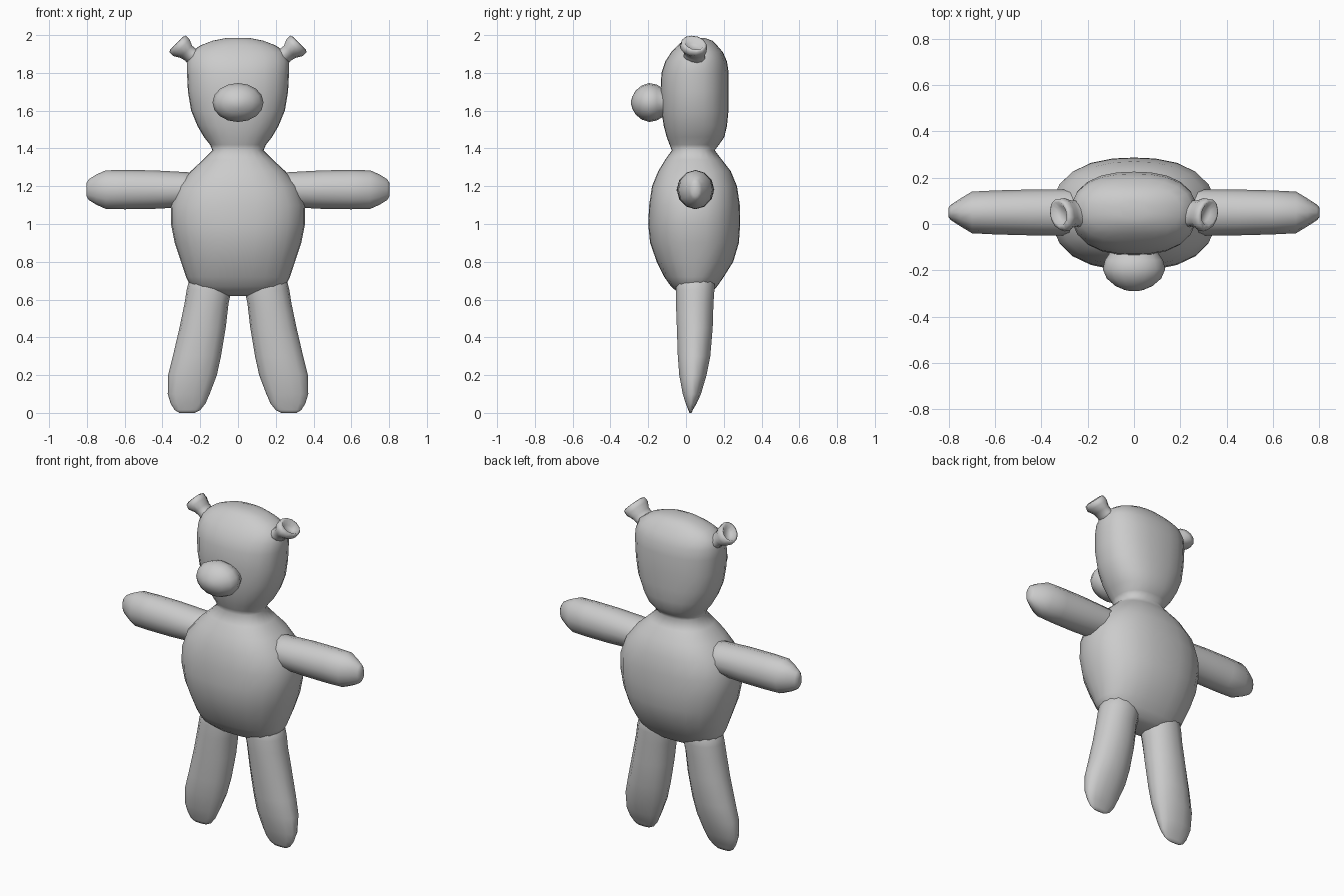
import bpy, bmesh
from math import cos, sin, tau
from mathutils import Vector


def loft(name, rings, n=16, power=2.0, mirror=False):
    """Skin closed superellipse rings given as (centre, half axis u, half axis v)."""
    bm = bmesh.new()
    loops = []
    for c, u, v in rings:
        loop = []
        for i in range(n):
            a, b = cos(tau * i / n), sin(tau * i / n)
            k = (abs(a) ** power + abs(b) ** power) ** (-1 / power)
            loop.append(bm.verts.new(Vector(c) + Vector(u) * a * k + Vector(v) * b * k))
        loops.append(loop)
    for r, s in zip(loops, loops[1:]):
        for i in range(n):
            j = (i + 1) % n
            bm.faces.new((r[i], r[j], s[j], s[i]))
    bm.faces.new(loops[0])
    bm.faces.new(loops[-1])
    bmesh.ops.recalc_face_normals(bm, faces=bm.faces)
    for f in bm.faces:
        f.smooth = True
    me = bpy.data.meshes.new(name)
    bm.to_mesh(me)
    bm.free()
    ob = bpy.data.objects.new(name, me)
    bpy.context.collection.objects.link(ob)
    if mirror:
        ob.modifiers.new("mirror", 'MIRROR')
    return ob


# Torso and head in one skin: z, half width, front y, back y
trunk = [(.62, .10, .0, .09), (.635, .19, -.04, .13), (.67, .25, -.08, .165),
         (.72, .275, -.115, .20), (.8, .302, -.155, .25), (.9, .335, -.19, .28),
         (1.0, .355, -.2, .287), (1.1, .356, -.195, .285), (1.2, .32, -.18, .27),
         (1.28, .25, -.147, .237), (1.34, .185, -.11, .19), (1.39, .135, -.075, .152),
         (1.42, .148, -.087, .175), (1.46, .18, -.102, .203), (1.52, .215, -.118, .217),
         (1.6, .248, -.13, .225), (1.7, .265, -.135, .226), (1.8, .27, -.13, .226),
         (1.86, .27, -.11, .217), (1.91, .25, -.078, .195), (1.945, .20, -.045, .165),
         (1.97, .135, -.015, .14), (1.985, .06, .02, .10)]
loft("torso_and_head", [((0, (f + b) / 2, z), (w, 0, 0), (0, (b - f) / 2, 0))
                        for z, w, f, b in trunk], 24, 2.4)

# Arms: x, half depth, half height
arm = [(.15, .10, .085), (.3, .10, .094), (.45, .099, .102), (.6, .095, .104),
       (.7, .09, .102), (.75, .06, .08), (.79, .034, .055), (.802, .02, .035)]
loft("arms", [((x, .05, 1.182), (0, d, 0), (0, 0, h)) for x, d, h in arm], 12, 2, True)

# Legs: z, inner x, outer x, front y, back y
leg = [(.78, .04, .24, -.05, .15), (.65, .035, .272, -.055, .152), (.58, .05, .283, -.055, .147),
       (.45, .065, .31, -.05, .143), (.3, .09, .345, -.045, .13), (.2, .112, .37, -.037, .11),
       (.1, .15, .372, -.018, .08), (.05, .172, .357, -.002, .057), (.015, .2, .335, .012, .036),
       (.0, .23, .31, .018, .03)]
loft("legs", [(((i + o) / 2, (f + b) / 2, z), ((o - i) / 2, 0, 0), (0, (b - f) / 2, 0))
              for z, i, o, f, b in leg], 14, 2.2, True)

# Muzzle: y, half width, half height
muzzle = [(-.05, .14, .10), (-.115, .108, .078), (-.13, .108, .08), (-.155, .125, .095),
          (-.195, .135, .103), (-.235, .118, .09), (-.268, .08, .062), (-.285, .04, .03),
          (-.29, .015, .012)]
loft("muzzle", [((0, y, 1.643), (w, 0, 0), (0, 0, h)) for y, w, h in muzzle], 16)

# Ears with a cupped outer end: centre x, y, z, half breadth, half depth
ear = [(.19, .045, 1.85, .06, .07), (.25, .045, 1.895, .042, .055), (.275, .045, 1.912, .045, .058),
       (.3, .04, 1.933, .062, .072), (.32, .042, 1.953, .062, .066), (.325, .045, 1.957, .048, .05),
       (.308, .042, 1.938, .03, .032)]
loft("ears", [((x, y, z), (-h * .707, -.012, h * .707), (0, d, 0)) for x, y, z, h, d in ear],
     12, 2, True)
